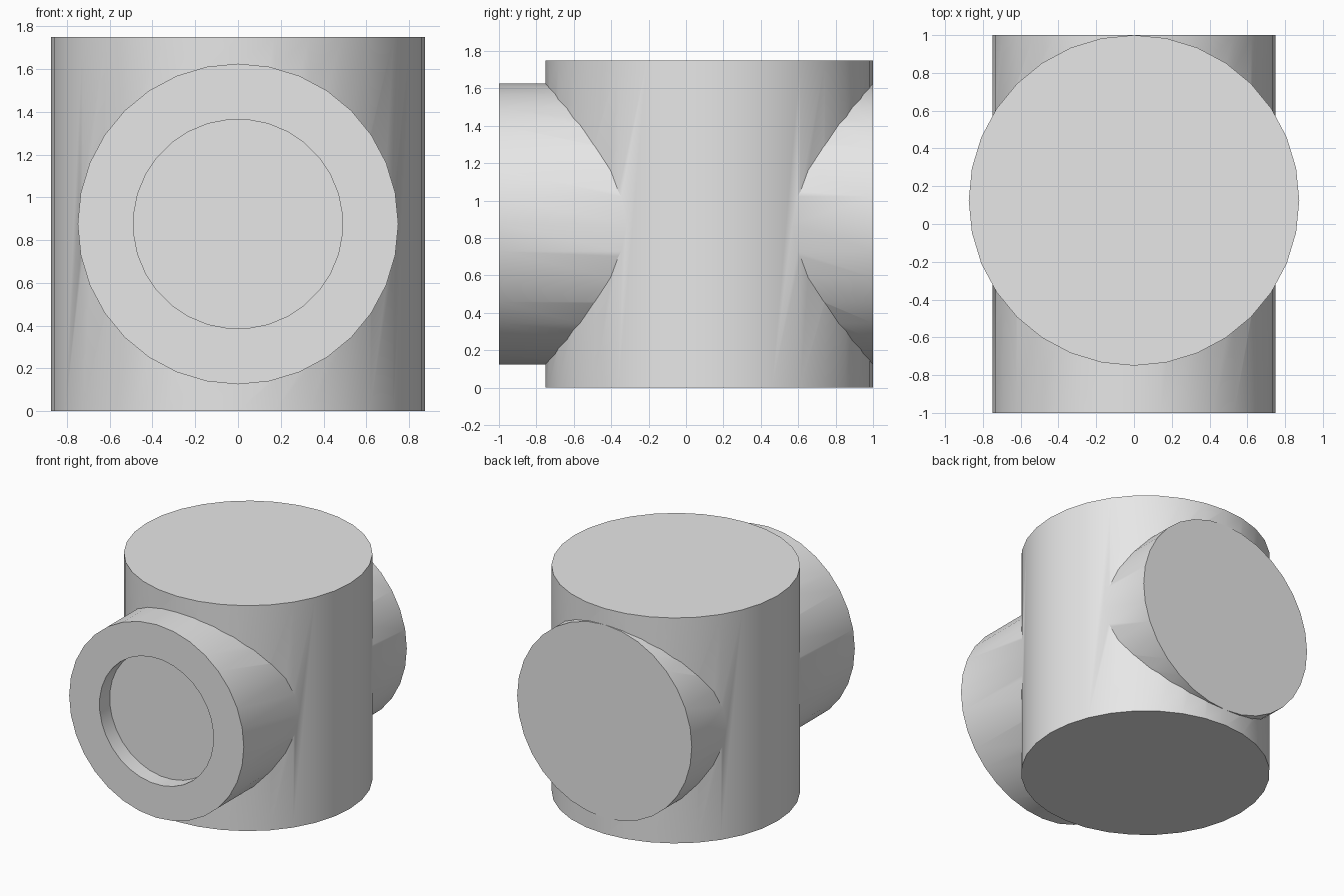
import bpy
import math

SIDES = 32

if "Cube" in bpy.data.objects:
    bpy.data.objects.remove(bpy.data.objects["Cube"], do_unlink=True)

grey = bpy.data.materials.new("light_grey")
grey.use_nodes = True
colour = (0.8, 0.8, 0.8, 1)
grey.diffuse_color = colour
grey.node_tree.nodes["Principled BSDF"].inputs["Base Color"].default_value = colour


def cylinder(name, radius, depth, location, tilt=0.0, spin=0.0):
    bpy.ops.mesh.primitive_cylinder_add(vertices=SIDES, radius=radius, depth=depth,
                                        location=location, rotation=(tilt, spin, 0))
    obj = bpy.context.object
    obj.name = name
    obj.data.materials.append(grey)
    return obj


def combine(target, tool, operation):
    mod = target.modifiers.new(operation.title(), "BOOLEAN")
    mod.operation = operation
    mod.solver = "EXACT"
    mod.object = tool
    bpy.ops.object.select_all(action="DESELECT")
    target.select_set(True)
    bpy.context.view_layer.objects.active = target
    bpy.ops.object.modifier_apply(modifier=mod.name)
    bpy.data.objects.remove(tool, do_unlink=True)


# Upright drum, crossed by a horizontal barrel running front to back
body = cylinder("crossed_drum_body", 0.875, 1.75, (0, 0.125, 0.875))
barrel = cylinder("barrel", 0.75, 2.0, (0, 0, 0.875), tilt=math.pi / 2)
combine(body, barrel, "UNION")

# Shallow round recess in the front of the barrel
recess = cylinder("recess_cutter", 0.49, 0.25, (0, -1, 0.875),
                  tilt=math.pi / 2, spin=math.pi / SIDES)
combine(body, recess, "DIFFERENCE")

# Smooth walls with crisp rims
bpy.ops.object.select_all(action="DESELECT")
body.select_set(True)
bpy.context.view_layer.objects.active = body
bpy.ops.object.shade_smooth_by_angle(angle=math.radians(30))
